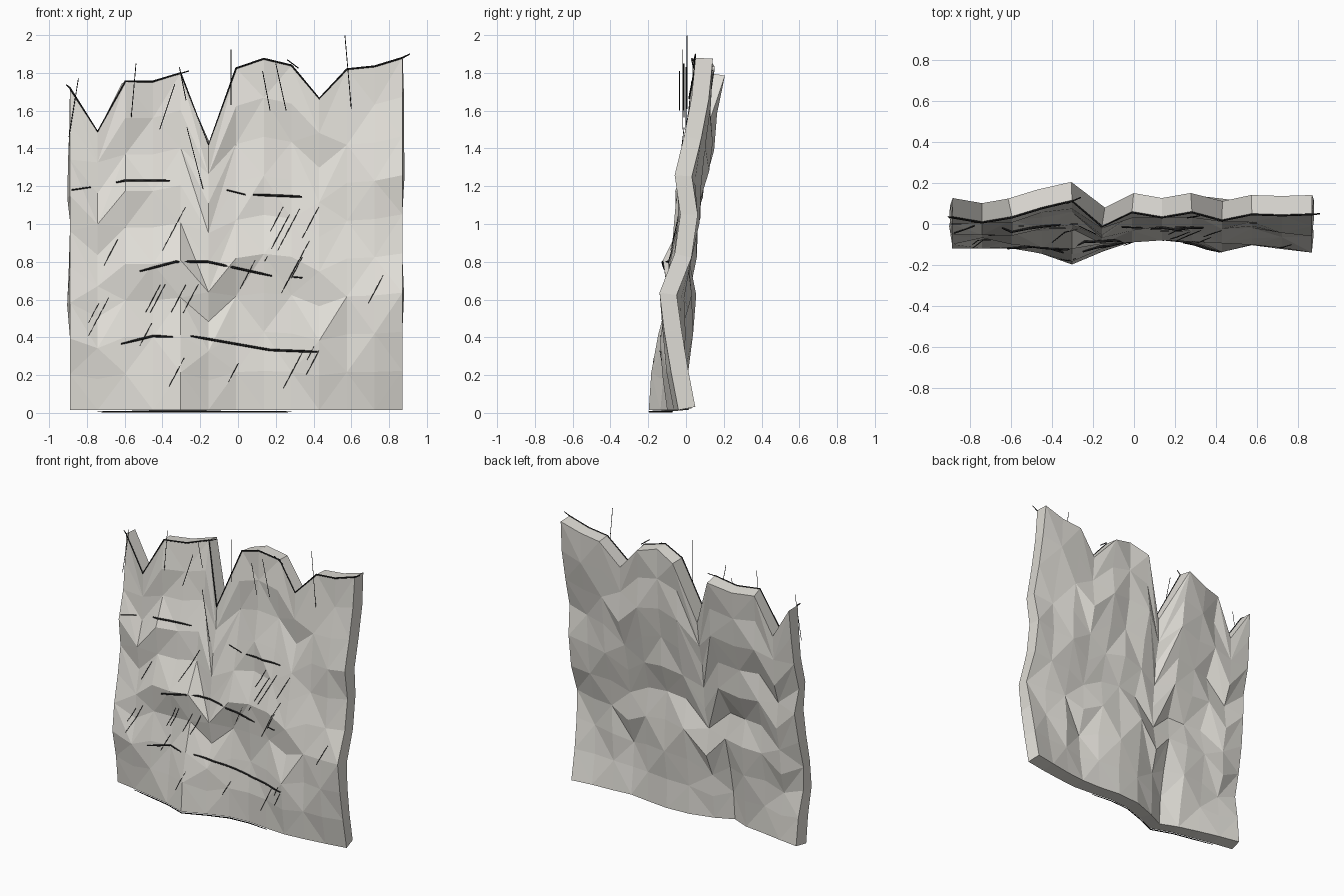
import bpy, bmesh, math, random
from mathutils import Vector
from mathutils.bvhtree import BVHTree

if "Cube" in bpy.data.objects:
    bpy.data.objects.remove(bpy.data.objects["Cube"])

random.seed(7)
COLS, ROWS = 13, 10
THICK = 0.092

# Edge profiles of the front sheet
TOP_Z = [1.72, 1.49, 1.755, 1.755, 1.80, 1.42, 1.825, 1.875, 1.84, 1.665, 1.82, 1.835, 1.88]
TOP_Y = [.035, .01, .035, .08, .115, -.01, .06, .035, .06, .02, .05, .045, .05]
BOT_Y = [-.06, -.085, -.115, -.145, -.197, -.135, -.085, -.075, -.09, -.10, -.085, -.065, -.04]
LEFT_Y = [-.06, -.08, -.12, -.10, -.06, -.03, -.05, 0, .02, .035]
RIGHT_Y = [-.04, -.08, -.115, -.14, -.06, -.03, -.06, -.01, .03, .05]
# Extra depth along the middle, and furthest forward reach per column
MID_Y = [0, .025, .06, .08, 0, .01, .035, .02, .005, 0]
MIN_Y = [-.12, -.12, -.12, -.15, -.2, -.14, -.09, -.08, -.105, -.15, -.14, -.13, -.14]

# Bulges (negative = forward): x, z, depth, x radius, z radius
BUMPS = [(-.2, .82, -.035, .4, .13), (-.2, .52, .025, .4, .12), (.12, 1.33, .03, .25, .13),
         (-.45, 1.23, -.02, .15, .10), (-.155, 1.1, -.02, .07, .12), (.45, .9, -.015, .2, .1),
         (.43, .33, -.05, .15, .10), (.5, 1.25, .03, .2, .2), (-.72, .75, .035, .1, .12)]


def front_point(i, r):
    u, v = i / (COLS - 1), r / (ROWS - 1)
    x = -.89 + 1.76 * u
    z = .015 + (TOP_Z[i] - .015) * v
    y = LEFT_Y[r] * (1 - u) + RIGHT_Y[r] * u
    y += (TOP_Y[i] - TOP_Y[0] * (1 - u) - TOP_Y[-1] * u) * v ** 2
    y += (BOT_Y[i] - BOT_Y[0] * (1 - u) - BOT_Y[-1] * u) * (1 - v) ** 1.8
    y += MID_Y[r] * min(1, 5 * u * (1 - u))
    if 0 < i < COLS - 1 and 0 < r < ROWS - 1:
        for bx, bz, d, sx, sz in BUMPS:
            y += d * math.exp(-((x - bx) / sx) ** 2 - ((z - bz) / sz) ** 2)
        y += random.uniform(-.016, .016)
    return Vector((x, max(y, MIN_Y[i]), z))


def material(name, rgb):
    m = bpy.data.materials.new(name)
    m.diffuse_color = (*rgb, 1)
    m.use_nodes = True
    m.node_tree.nodes["Principled BSDF"].inputs["Base Color"].default_value = m.diffuse_color
    return m


stone = material("stone", (.76, .74, .69))
ink = material("dark_line", (.015, .015, .015))

# Rock slab: faceted front sheet, offset back sheet, joined rim
bm = bmesh.new()
front = [[bm.verts.new(front_point(i, r)) for i in range(COLS)] for r in range(ROWS)]


def tri_sheet(g, flip):
    for r in range(ROWS - 1):
        for i in range(COLS - 1):
            a, b, c, d = g[r][i], g[r][i + 1], g[r + 1][i + 1], g[r + 1][i]
            tris = [(a, b, c), (a, c, d)] if (i + r) % 2 else [(a, b, d), (b, c, d)]
            for t in tris:
                bm.faces.new(t[::-1] if flip else t)


tri_sheet(front, False)
bm.normal_update()
tree = BVHTree.FromBMesh(bm)
back = []
for row in front:
    line = []
    for v in row:
        p = v.co - v.normal * THICK
        p.z = max(p.z, .01)
        line.append(bm.verts.new(p))
    back.append(line)
tri_sheet(back, True)
loop = [(0, i) for i in range(COLS)] + [(r, COLS - 1) for r in range(1, ROWS)]
loop += [(ROWS - 1, i) for i in range(COLS - 2, -1, -1)] + [(r, 0) for r in range(ROWS - 2, 0, -1)]
for (r, i), (s, j) in zip(loop, loop[1:] + loop[:1]):
    bm.faces.new((front[r][i], back[r][i], back[s][j], front[s][j]))
bmesh.ops.recalc_face_normals(bm, faces=bm.faces[:])
rim = [v.co.copy() for v in front[-1]]
foot = [v.co.copy() for v in front[0]]
me = bpy.data.meshes.new("rock_slab")
bm.to_mesh(me)
bm.free()
slab = bpy.data.objects.new("rock_slab", me)
bpy.context.collection.objects.link(slab)
me.materials.append(stone)


def on_surface(x, z, lift=.005):
    hit = tree.ray_cast(Vector((x, -1, z)), Vector((0, 1, 0)))[0]
    return Vector((x, (hit.y if hit else 0) - lift, z))


def strokes(name, paths, radius):
    cu = bpy.data.curves.new(name, 'CURVE')
    cu.dimensions = '3D'
    cu.bevel_depth = radius
    cu.bevel_resolution = 0
    cu.use_fill_caps = True
    for pts in paths:
        s = cu.splines.new('POLY')
        s.points.add(len(pts) - 1)
        for k, p in enumerate(pts):
            s.points[k].co = (*p, 1)
            s.points[k].radius = .6 if k in (0, len(pts) - 1) else 1
    cu.materials.append(ink)
    ob = bpy.data.objects.new(name, cu)
    bpy.context.collection.objects.link(ob)


def drape(path):
    # Subdivide a front-view path and lay it on the rock
    out = []
    for (x0, z0), (x1, z1) in zip(path, path[1:]):
        n = max(1, round(abs(x1 - x0) / .07))
        out += [on_surface(x0 + (x1 - x0) * k / n, z0 + (z1 - z0) * k / n) for k in range(n)]
    return out + [on_surface(*path[-1])]


# Outline along the jagged top
off = Vector((0, -.003, 0))
edge = [Vector((-.91, .035, 1.738))] + [p + off for p in rim] + [Vector((.91, .05, 1.90))]
strokes("top_outline", [edge], .005)

# Ledge cracks across the face
ledges = [[(-.88, 1.18), (-.78, 1.195)], [(-.645, 1.22), (-.6, 1.23), (-.36, 1.23)],
          [(-.06, 1.18), (.04, 1.155)], [(.08, 1.155), (.34, 1.145)],
          [(-.52, .75), (-.33, .80), (-.16, .80), (.18, .725)], [(.285, .72), (.34, .715)],
          [(-.62, .365), (-.45, .407), (-.345, .402)], [(-.25, .407), (.17, .333), (.42, .323)]]
strokes("ledge_cracks", [drape(p) for p in ledges], .006)
strokes("base_line", [[p + Vector((0, .003, -.009)) for p in foot[1:9]]], .004)

# Slanted hatch scratches: lower end x, z and rise
HATCH = [(-.71, .78, .14), (-.40, .86, .23), (-.79, .41, .20), (-.79, .48, .10), (-.49, .53, .15),
         (-.465, .53, .15), (-.355, .53, .15), (-.29, .53, .15), (-.52, .355, .12), (-.365, .14, .15),
         (-.05, .165, .10), (.01, .655, .155), (.17, .96, .13), (.21, .86, .22), (.14, .80, .25),
         (.34, .925, .165), (.23, .635, .18), (.25, .67, .24), (.28, .71, .115), (.24, .13, .20),
         (.36, .20, .13), (.365, .28, .07), (.69, .58, .15)]
strokes("hatch_scratches", [[on_surface(x + .53 * h * t, z + h * t) for t in (0, .5, 1)]
                            for x, z, h in HATCH], .0022)

# Near-vertical strokes at the crest: x, z bottom, x, z top, depth
CREST = [(-.895, 1.46, -.845, 1.77, 0), (-.565, 1.565, -.54, 1.85, -.01), (-.415, 1.5, -.335, 1.74, -.02),
         (-.275, 1.655, -.31, 1.83, .0), (-.037, 1.63, -.037, 1.925, -.02), (.17, 1.6, .13, 1.81, -.035),
         (.255, 1.6, .2, 1.85, -.015), (.6, 1.61, .566, 1.998, .005)]
crest = [[(a, y, b), (c, y, d)] for a, b, c, d, y in CREST]
crest.append([(-.27, -.01, 1.51), (-.185, -.05, 1.185)])
strokes("crest_strokes", crest, .0035)
strokes("rim_ticks", [[(.26, .03, 1.87), (.32, .04, 1.825)], [(-.33, .1, 1.79), (-.26, .13, 1.81)]], .005)
